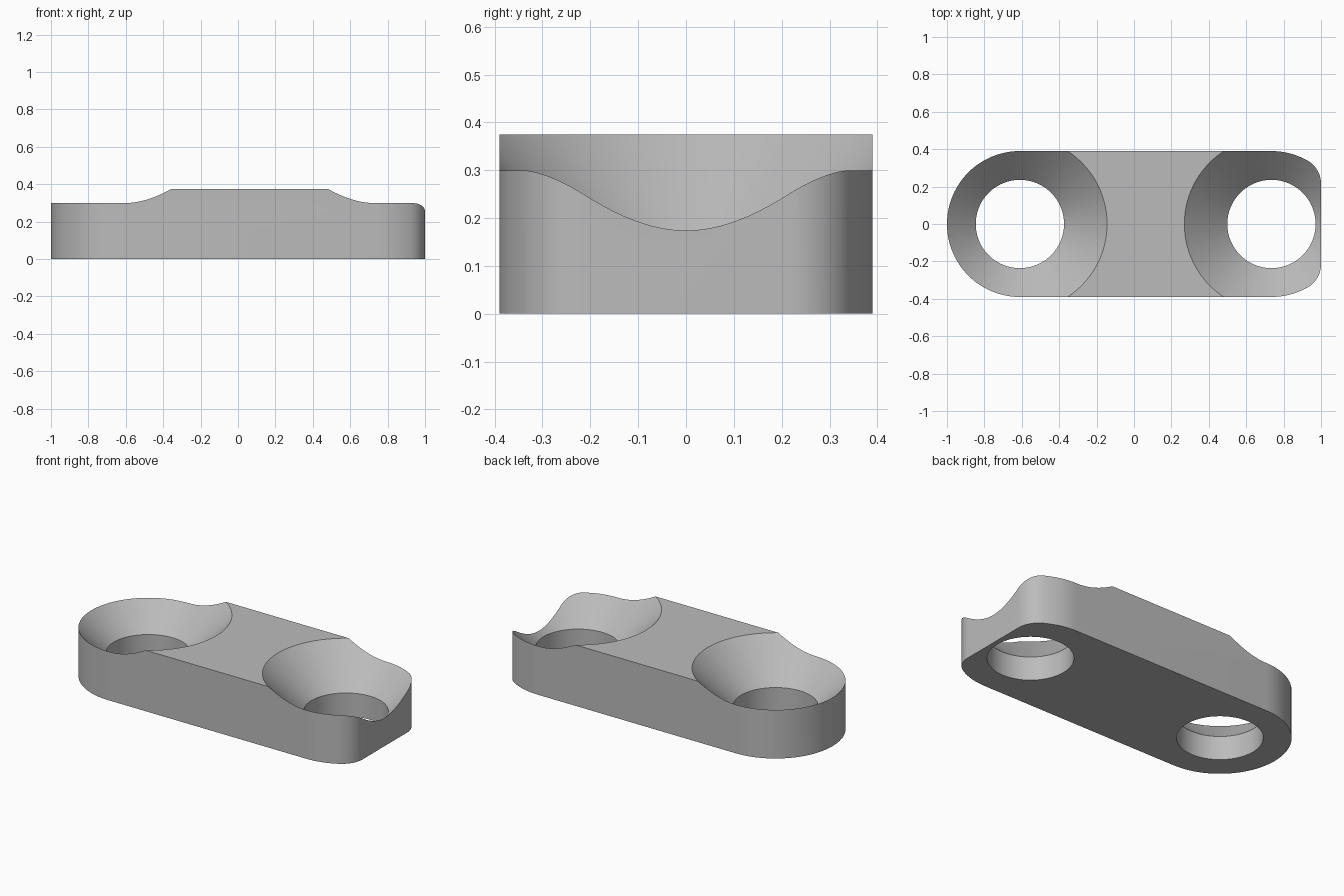
import bpy, bmesh, math

cube = bpy.data.objects.get("Cube")
if cube:
    bpy.data.objects.remove(cube, do_unlink=True)

HALF_WIDTH, HEIGHT = 0.39, 0.375
LEFT_X, RIGHT_X = -0.61, 0.735
HOLE_R, RIM_R = 0.236, 0.466
SEGMENTS = 96

grey = bpy.data.materials.new("plain grey")
grey.use_nodes = True
colour = (0.5, 0.5, 0.5, 1)
grey.diffuse_color = colour
grey.node_tree.nodes["Principled BSDF"].inputs["Base Color"].default_value = colour


def make_object(name, bm):
    bmesh.ops.recalc_face_normals(bm, faces=bm.faces)
    mesh = bpy.data.meshes.new(name)
    bm.to_mesh(mesh)
    bm.free()
    mesh.materials.append(grey)
    obj = bpy.data.objects.new(name, mesh)
    bpy.context.collection.objects.link(obj)
    return obj


def arc(cx, cy, radius, start, end, steps):
    angles = [start + (end - start) * i / steps for i in range(steps + 1)]
    return [(cx + radius * math.cos(a), cy + radius * math.sin(a)) for a in angles]


# Plate outline: full round at one end, round corners and a flat at the other
fillet, fillet_y = 0.143, 0.215
fillet_x = 1 - fillet
meet = math.atan2(fillet_y, fillet_x - RIGHT_X)
corner = arc(fillet_x, fillet_y, fillet, 0, meet, 16)
corner += arc(RIGHT_X, 0, HALF_WIDTH, meet, math.pi / 2, 10)[1:]
outline = corner + arc(LEFT_X, 0, HALF_WIDTH, math.pi / 2, 1.5 * math.pi, SEGMENTS // 2)
outline += [(x, -y) for x, y in reversed(corner)]

bm = bmesh.new()
base = bm.faces.new([bm.verts.new((x, y, 0)) for x, y in outline])
top = bmesh.ops.extrude_face_region(bm, geom=[base], use_keep_orig=True)["geom"]
bmesh.ops.translate(bm, vec=(0, 0, HEIGHT),
                    verts=[g for g in top if isinstance(g, bmesh.types.BMVert)])
plate = make_object("link_plate", bm)


# Countersunk hole cutter: straight bore below a 45 degree cone
def countersink(name, cx):
    over = 0.1
    profile = [(HOLE_R, -over), (HOLE_R, HEIGHT - (RIM_R - HOLE_R)),
               (RIM_R + over, HEIGHT + over)]
    bm = bmesh.new()
    rings = []
    for radius, z in profile:
        points = arc(cx, 0, radius, 0, 2 * math.pi, SEGMENTS)[:-1]
        rings.append([bm.verts.new((x, y, z)) for x, y in points])
    for low, high in zip(rings, rings[1:]):
        for i in range(SEGMENTS):
            j = (i + 1) % SEGMENTS
            bm.faces.new((low[i], low[j], high[j], high[i]))
    bm.faces.new(rings[0])
    bm.faces.new(rings[-1])
    return make_object(name, bm)


bpy.ops.object.select_all(action="DESELECT")
bpy.context.view_layer.objects.active = plate
plate.select_set(True)
for name, x in (("right_hole_cutter", LEFT_X), ("left_hole_cutter", RIGHT_X)):
    cutter = countersink(name, x)
    cutter.hide_render = True
    cut = plate.modifiers.new(name, "BOOLEAN")
    cut.operation = "DIFFERENCE"
    cut.solver = "EXACT"
    cut.object = cutter
    bpy.ops.object.modifier_apply(modifier=cut.name)
    bpy.data.objects.remove(cutter, do_unlink=True)

bpy.ops.object.shade_smooth_by_angle(angle=math.radians(30))
